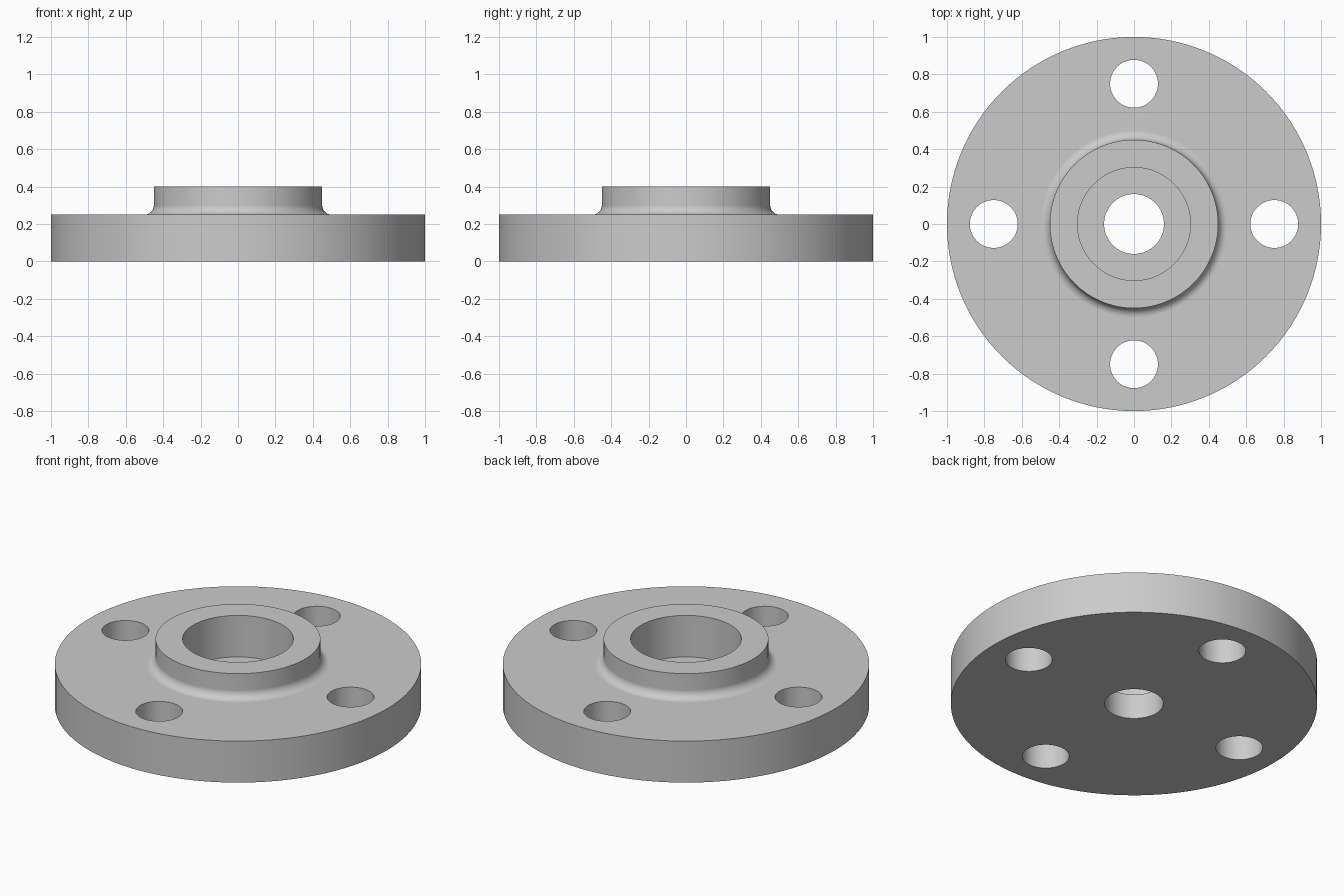
import bpy
import bmesh
from math import sin, cos, pi
from mathutils import Vector, Matrix

SEGMENTS = 128
FLANGE_R, FLANGE_H = 1.0, 0.25
HUB_R, HUB_H = 0.45, 0.40
FILLET = 0.05
BORE_R, BORE_FLOOR = 0.302, 0.15
HOLE_R = 0.16
BOLT_R, BOLT_CIRCLE = 0.128, 0.75

if "Cube" in bpy.data.objects:
    bpy.data.objects.remove(bpy.data.objects["Cube"], do_unlink=True)

# Plain grey metal
grey = bpy.data.materials.new("grey_metal")
grey.use_nodes = True
colour = (0.6, 0.6, 0.6, 1.0)
grey.diffuse_color = colour
grey.node_tree.nodes["Principled BSDF"].inputs["Base Color"].default_value = colour


def add_object(name, bm):
    bmesh.ops.recalc_face_normals(bm, faces=bm.faces)
    mesh = bpy.data.meshes.new(name)
    bm.to_mesh(mesh)
    bm.free()
    mesh.materials.append(grey)
    obj = bpy.data.objects.new(name, mesh)
    bpy.context.collection.objects.link(obj)
    return obj


def lathe(name, profile):
    """Revolve a closed (radius, height) profile around z."""
    bm = bmesh.new()
    rings = [[bm.verts.new((r * cos(2 * pi * i / SEGMENTS), r * sin(2 * pi * i / SEGMENTS), z))
              for i in range(SEGMENTS)] for r, z in profile]
    for a, b in zip(rings, rings[1:] + rings[:1]):
        for i in range(SEGMENTS):
            j = (i + 1) % SEGMENTS
            bm.faces.new((a[i], a[j], b[j], b[i]))
    return add_object(name, bm)


# Flange, filleted hub and stepped bore in one revolved section
fillet = [(HUB_R + FILLET * (1 - sin(t)), FLANGE_H + FILLET * (1 - cos(t)))
          for t in (k * pi / 16 for k in range(9))]
profile = [(HOLE_R, 0), (FLANGE_R, 0), (FLANGE_R, FLANGE_H), *fillet,
           (HUB_R, HUB_H), (BORE_R, HUB_H), (BORE_R, BORE_FLOOR), (HOLE_R, BORE_FLOOR)]
flange = lathe("pipe_flange", profile)

# Four bolt holes
bm = bmesh.new()
for k in range(4):
    centre = Matrix.Rotation(k * pi / 2, 3, "Z") @ Vector((BOLT_CIRCLE, 0, FLANGE_H / 2))
    bmesh.ops.create_cone(bm, cap_ends=True, segments=64, radius1=BOLT_R, radius2=BOLT_R,
                          depth=1.0, matrix=Matrix.Translation(centre))
cutter = add_object("bolt_hole_cutter", bm)

bpy.ops.object.select_all(action="DESELECT")
flange.select_set(True)
bpy.context.view_layer.objects.active = flange
cut = flange.modifiers.new("bolt_holes", "BOOLEAN")
cut.operation = "DIFFERENCE"
cut.solver = "EXACT"
cut.object = cutter
bpy.ops.object.modifier_apply(modifier=cut.name)
bpy.data.objects.remove(cutter, do_unlink=True)

# Smooth walls, crisp rims, and a flat face beside the fillet
bpy.ops.object.shade_smooth_by_angle(angle=pi / 6)
weighted = flange.modifiers.new("flat_face_normals", "WEIGHTED_NORMAL")
weighted.keep_sharp = True
